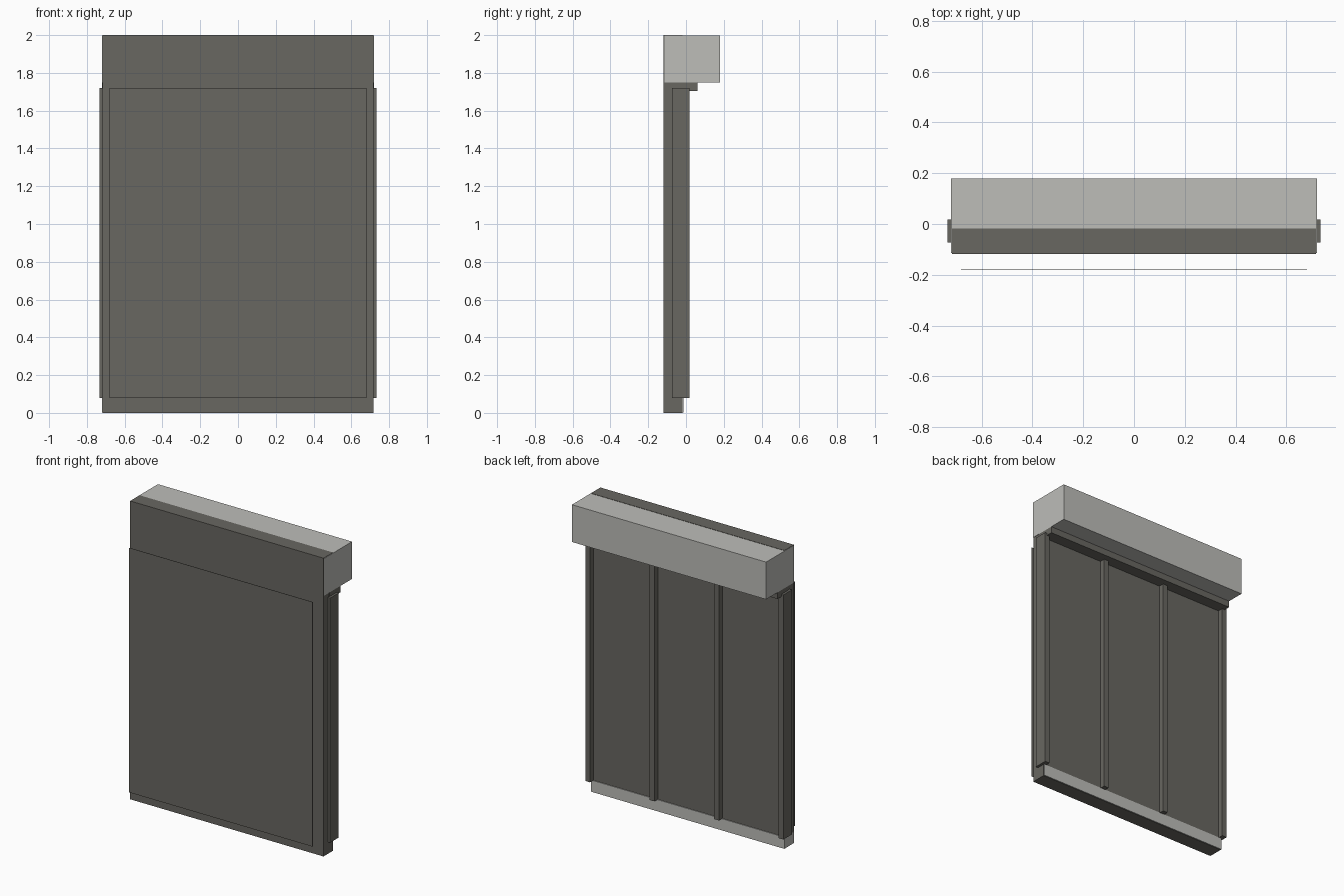
import bpy

cube = bpy.data.objects.get("Cube")
if cube:
    bpy.data.objects.remove(cube, do_unlink=True)


def make_material(name, rgb):
    mat = bpy.data.materials.new(name)
    mat.use_nodes = True
    color = (*rgb, 1)
    mat.diffuse_color = color
    mat.node_tree.nodes["Principled BSDF"].inputs["Base Color"].default_value = color
    return mat


dark = make_material("dark warm grey", (0.14, 0.135, 0.12))
light = make_material("light grey", (0.51, 0.51, 0.485))


def box(name, xs, ys, zs, mat):
    """Add a box spanning the given (min, max) ranges."""
    spans = (xs, ys, zs)
    bpy.ops.mesh.primitive_cube_add(size=1, location=[(a + b) / 2 for a, b in spans])
    obj = bpy.context.object
    obj.name = name
    obj.scale = [b - a for a, b in spans]
    bpy.ops.object.transform_apply(location=False, rotation=False, scale=True)
    obj.data.materials.append(mat)
    return obj


half = 0.72

# Main wall slab, from the floor to the top
box("wall_panel", (0.003 - half, half - 0.003), (-0.118, -0.018), (0, 2), dark)

# Deep light header, wrapping the ends of the slab
box("header_box", (-half, half), (-0.115, 0.18), (1.748, 1.998), light)

# Rail tucked under the header
box("header_rail", (-half, half), (-0.06, 0.06), (1.705, 1.748), dark)

# Light sill along the back of the slab
box("bottom_sill", (-half, half - 0.005), (-0.115, -0.013), (0.002, 0.08), light)

# Four evenly spaced uprights; the outer pair stands proud of the ends
for i, name in enumerate(("right_edge", "right_inner", "left_inner", "left_edge")):
    x = -0.717 + i * 0.478
    box(name + "_upright", (x - 0.0175, x + 0.0175), (-0.073, 0.018), (0.08, 1.72), dark)

# Thin sheet standing in front of the wall
box("front_sheet", (-0.68, 0.68), (-0.181, -0.179), (0.08, 1.72), dark)
